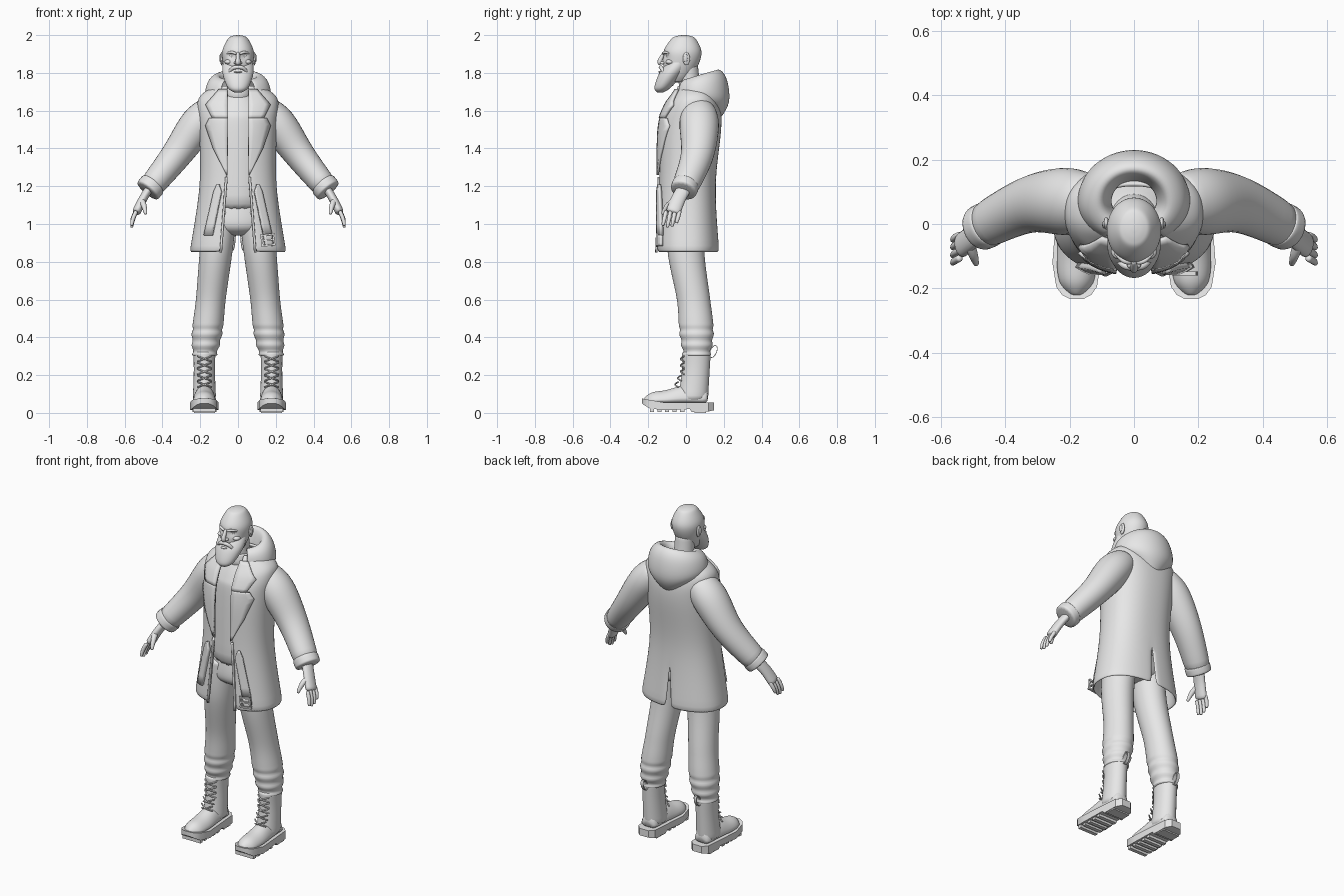
import bpy, bmesh
from math import sin, cos, asin, pi, exp, copysign
from mathutils import Vector, Matrix

if "Cube" in bpy.data.objects:
    bpy.data.objects.remove(bpy.data.objects["Cube"])

GREY = (0.8, 0.8, 0.8, 1)
clay = bpy.data.materials.new("plain_grey")
clay.use_nodes = True
clay.diffuse_color = GREY
clay.node_tree.nodes["Principled BSDF"].inputs["Base Color"].default_value = GREY


def finish(name, bm, smooth=True, mirror=False, solid=0):
    """Turn a bmesh into an object with its modifiers and shading."""
    bmesh.ops.recalc_face_normals(bm, faces=bm.faces)
    mesh = bpy.data.meshes.new(name)
    bm.to_mesh(mesh)
    bm.free()
    mesh.materials.append(clay)
    part = bpy.data.objects.new(name, mesh)
    bpy.context.collection.objects.link(part)
    if mirror:
        part.modifiers.new("mirror", 'MIRROR').use_clip = True
    if solid:
        shell = part.modifiers.new("thickness", 'SOLIDIFY')
        shell.thickness, shell.offset = solid, 0
    if smooth:
        rounding = part.modifiers.new("rounding", 'SUBSURF')
        rounding.levels = rounding.render_levels = 1
        mesh.shade_smooth()
    else:
        bpy.ops.object.select_all(action='DESELECT')
        part.select_set(True)
        bpy.context.view_layer.objects.active = part
        bpy.ops.object.shade_smooth_by_angle()
    return part


def spline(keys, steps=3):
    """Smooth curve through a few key tuples of any length."""
    keys = [Vector(k) for k in keys]
    pad = [keys[0]] + keys + [keys[-1]]
    out = []
    for a, b, c, d in zip(pad, pad[1:], pad[2:], pad[3:]):
        for i in range(steps):
            t = i / steps
            out.append(b + (c - a) * (t / 2) + (2 * a - 5 * b + 4 * c - d) * (t * t / 2)
                       + (3 * b - a - 3 * c + d) * (t ** 3 / 2))
    return out + [keys[-1]]


def skin(name, rows, closed=True, **options):
    """Skin rows of points; closed rows form a capped tube."""
    bm = bmesh.new()
    rings = [[bm.verts.new(p) for p in row] for row in rows]
    count = len(rings[0])
    for a, b in zip(rings, rings[1:]):
        for i in range(count if closed else count - 1):
            j = (i + 1) % count
            bm.faces.new((a[i], a[j], b[j], b[i]))
    if closed:
        bm.faces.new(rings[0])
        bm.faces.new(rings[-1])
    return finish(name, bm, **options)


def circle(count):
    return [2 * pi * i / count for i in range(count)]


def stack(name, keys, depth=1, centre=lambda z: 0, crease=lambda z: 0, steps=4, count=20, **options):
    """Level elliptical rings from keys of height, centre y and half width."""
    rows = []
    for z, y, r in spline(keys, steps):
        r += crease(z)
        rows.append([(centre(z) + r * sin(a), y - r * depth * cos(a), z) for a in circle(count)])
    return skin(name, rows, **options)


def tube(name, keys, flat=1, count=10, **options):
    """Rings across a curved path from keys of x, y, z and radius."""
    path = spline(keys)
    rows = []
    for i, key in enumerate(path):
        ahead, behind = path[min(i + 1, len(path) - 1)], path[max(i - 1, 0)]
        along = (ahead - behind).to_3d().normalized()
        side = along.cross(Vector((0, 1, 0))).normalized()
        up = side.cross(along)
        rows.append([key.to_3d() + (side * cos(a) + up * sin(a) * flat) * key[3] for a in circle(count)])
    return skin(name, rows, **options)


def blob(name, place, size):
    bm = bmesh.new()
    matrix = Matrix.Translation(place) @ Matrix.Diagonal((*size, 1))
    bmesh.ops.create_uvsphere(bm, u_segments=16, v_segments=10, radius=1, matrix=matrix)
    return finish(name, bm, mirror=place[0] > 0)


def box(name, place, size, turn=0, mirror=False):
    bm = bmesh.new()
    matrix = Matrix.Translation(place) @ Matrix.Rotation(turn, 4, 'Y') @ Matrix.Diagonal((*size, 1))
    bmesh.ops.create_cube(bm, size=1, matrix=matrix)
    return finish(name, bm, smooth=False, mirror=mirror)


# Coat sections: height, half width, front depth, back depth
HEM, VENT, ROUND = 0.85, 1.08, 0.85
coat = spline([(HEM, .25, .155, .17), (1.2, .197, .14, .15), (1.5, .2, .135, .18),
               (1.62, .21, .1, .175), (1.68, .19, .06, .15), (1.73, .11, .03, .12)], 4)


def opening(z):
    return .055 + .03 * max(0, 1.25 - z) / (1.25 - HEM)


def coat_front(x, z):
    """Front surface of the coat above a point of the grid."""
    z = min(max(z, HEM), coat[-1][0])
    low, high = next(pair for pair in zip(coat, coat[1:]) if z <= pair[1][0])
    _, width, front, back = low.lerp(high, (z - low[0]) / (high[0] - low[0]))
    bulge = max(0, 1 - min(1, x / width) ** (2 / ROUND)) ** (ROUND / 2)
    return (back - front) / 2 - (back + front) / 2 * bulge


rows = []
for z, width, front, back in coat:
    start = asin((opening(z) / width) ** (1 / ROUND))
    row = []
    for i in range(18):
        a = start + (pi - start) * i / 18
        c = cos(a)
        y = (back - front) / 2 - copysign(abs(c) ** ROUND, c) * (back + front) / 2
        droop = .02 * max(c, 0) if z == HEM else 0
        row.append((width * sin(a) ** ROUND, y, z - droop))
    row.append((max(0, VENT - z) * .07, back, z))
    rows.append(row)
skin("coat_body", rows, closed=False, mirror=True, solid=.014)


def patch(name, keys, lift, thick, mirror=True):
    """Plate lying on the coat front from keys of height, inner x, outer x."""
    keys = [Vector(k) for k in keys]
    levels = [a.lerp(b, i / 4) for a, b in zip(keys, keys[1:]) for i in range(4)] + keys[-1:]
    rows = []
    for z, inner, outer in levels:
        across = [inner + (outer - inner) * k / 4 for k in range(5)]
        rows.append([(x, coat_front(x, z) - lift, z) for x in across])
    skin(name, rows, closed=False, smooth=False, mirror=mirror, solid=thick)


patch("lapel", [(1.26, .056, .06), (1.4, .055, .13), (1.52, .053, .17), (1.56, .053, .15)], .014, .012)
patch("coat_collar", [(1.56, .053, .135), (1.63, .053, .17), (1.71, .055, .1)], .017, .014)
patch("front_placket", [(z, opening(z), opening(z) + .012) for z in (HEM, 1, 1.25)], .009, .01)

# Hanging belt ends, with a buckle on the left one
patch("belt_end", [(1.21, .1, .11), (1.17, .087, .127), (.94, .135, .178)], .018, .018)
patch("belt_tip", [(.94, .135, .178), (.885, .145, .185)], .018, .014, mirror=False)
buckle = Vector((.158, coat_front(.158, .91) - .03, .915))
for side in (-1, 0, 1):
    box("buckle_bar", buckle + Vector((0, 0, side * .028)), (.07, .012, .009), -.15)
    if side:
        box("buckle_side", buckle + Vector((side * .032, 0, 0)), (.009, .012, .06), -.15)

# Sleeves and cuffs
tube("sleeve", [(.13, .065, 1.61, .08), (.21, .07, 1.53, .1), (.33, .06, 1.36, .082),
                (.475, -.012, 1.18, .066)], flat=1.08, count=16, mirror=True)
tube("cuff", [(.45, 0, 1.21, .07), (.456, -.003, 1.203, .074), (.482, -.015, 1.172, .072)],
     count=16, mirror=True)

# Hood resting on the back: spread, height, rise and hang at the rear
rows = []
for spread, height, rise, hang in spline([(.66, 1.665, 0, .11), (.99, 1.675, 0, .03), (.9, 1.74, .03, 0),
                                          (.6, 1.755, .06, 0), (.42, 1.69, .02, 0)]):
    row = []
    for i in range(13):
        a = 2.6 * i / 12
        rear = (1 + cos(a)) / 2
        depth = .157 if cos(a) > 0 else .13
        row.append((.172 * spread * sin(a), .07 + depth * spread * cos(a),
                    height + rise * rear - hang * rear ** 3))
    rows.append(row)
skin("hood", rows, closed=False, mirror=True, solid=.01)

# Shirt with a rolled neck
stack("shirt", [(1.06, 0, .16), (1.5, .02, .165), (1.6, .03, .15), (1.7, .025, .068)], depth=.8)
stack("shirt_collar", [(1.66, .022, .07), (1.69, .02, .073), (1.735, .016, .06)])

# Trousers bunched above the boots
stack("trouser_seat", [(1.14, 0, .14), (1, 0, .17), (.95, 0, .11), (.94, 0, .05)], depth=.65)
stack("trouser_leg", [(1.08, 0, .09), (.85, 0, .088), (.6, .04, .08), (.44, .055, .082), (.3, .058, .064)],
      depth=1.12, centre=lambda z: .21 - .11 * z, crease=lambda z: .007 * sin(z * 110) * (z < .46),
      steps=8, mirror=True)

# Boots: shaft, rounded foot and treaded sole
FOOT_X = .178
stack("boot_shaft", [(.33, .055, .06), (.22, .052, .057), (.06, .035, .063)], depth=1.3,
      centre=lambda z: FOOT_X, mirror=True)
rows = []
for y, half, top in spline([(-.222, .02, .08), (-.18, .057, .11), (-.1, .066, .122), (0, .06, .15), (.12, .05, .13)]):
    arch = [pi * k / 10 for k in range(11)]
    rows.append([(FOOT_X + half * cos(a), y, .05 + (top - .05) * sin(a)) for a in arch])
skin("boot_foot", rows, mirror=True)
rows = []
for y, half, base in [(-.232, .022, .05), (-.22, .045, .04), (-.195, .063, .025), (-.12, .075, .014), (.02, .064, .02),
                      (.03, .063, .004), (.12, .056, .008), (.148, .03, .014)]:
    top = .056 + .2 * max(0, -.13 - y)
    left, right = FOOT_X + half, FOOT_X - half
    rows.append([(right, y, base), (left, y, base), (left, y, top), (right, y, top)])
skin("boot_sole", rows, smooth=False, mirror=True)
for i in range(5):
    box("sole_lug", (FOOT_X, -.18 + i * .04, .016), (.12, .022, .025), mirror=True)
box("heel_lug", (FOOT_X, .075, .01), (.11, .06, .02), mirror=True)

# Crossed laces and rear pull loops
for i in range(5):
    z = .135 + .034 * i
    y = -.022 - .03 * max(0, 1 - i / 2)
    for side in (-1, 1):
        ends = [(FOOT_X + s * side * .04, y + .014, z + .015 + s * .015, .005) for s in (-1, 1)]
        middle = (FOOT_X, y - .008, z + .015, .005)
        tube("boot_lace", [ends[0], middle, ends[1]], count=6, mirror=True)
rows = []
for a in circle(16) + [0]:
    rim = [(-.009, .016), (.009, .016), (.009, .02), (-.009, .02)]
    rows.append([(FOOT_X + x, .145 + r * cos(a) + .01 * sin(a), .325 + (r + .014) * sin(a)) for x, r in rim])
skin("pull_loop", rows, smooth=False, mirror=True)

# Hands
tube("palm", [(.468, -.008, 1.19, .024), (.505, -.042, 1.13, .024), (.541, -.07, 1.055, .025)],
     flat=1.7, mirror=True)
for i, reach in enumerate((.07, .08, .075, .056)):
    y = -.105 + i * .024
    tube("finger", [(.538, y, 1.07, .012), (.557, y - .01, 1.06 - reach / 2, .012),
                    (.563, y - .018, 1.06 - reach, .008)], count=8, mirror=True)
tube("thumb", [(.51, -.06, 1.125, .018), (.497, -.1, 1.095, .015), (.488, -.127, 1.05, .008)], mirror=True)

# Head with hollow eye sockets, and neck
head = stack("head", [(2, -.012, .006), (1.995, -.012, .032), (1.98, -.013, .054), (1.92, -.018, .083),
                      (1.86, -.024, .081), (1.79, -.04, .063), (1.75, -.05, .04)], depth=1.2, count=32)
for v in head.data.vertices:
    if v.co.y < -.05:
        off = ((abs(v.co.x) - .034) / .018) ** 2 + ((v.co.z - 1.888) / .014) ** 2
        v.co.y += .02 * exp(-off)
stack("neck", [(1.66, .03, .062), (1.74, .018, .057), (1.85, .008, .055)])

# Face
tube("brow", [(.008, -.119, 1.9, .007), (.032, -.115, 1.909, .008), (.06, -.088, 1.903, .005)], mirror=True)
blob("eye", (.033, -.09, 1.888), (.014, .013, .01))
tube("nose", [(0, -.115, 1.91, .008), (0, -.139, 1.862, .014), (0, -.132, 1.847, .012)])
blob("nostril", (.013, -.125, 1.853), (.009, .013, .008))
blob("cheekbone", (.05, -.085, 1.858), (.022, .024, .014))
blob("ear", (.086, .002, 1.875), (.009, .02, .035))
blob("ear_rim", (.093, -.002, 1.878), (.006, .012, .022))

# Beard, moustache and lip
stack("beard", [(1.695, -.137, .018), (1.72, -.125, .054), (1.785, -.085, .08), (1.835, -.052, .083),
                (1.89, -.018, .07)], depth=.8, count=24)
tube("moustache", [(0, -.134, 1.83, .011), (.03, -.13, 1.825, .011), (.06, -.105, 1.785, .005)], mirror=True)
blob("lower_lip", (0, -.138, 1.805), (.022, .009, .006))
